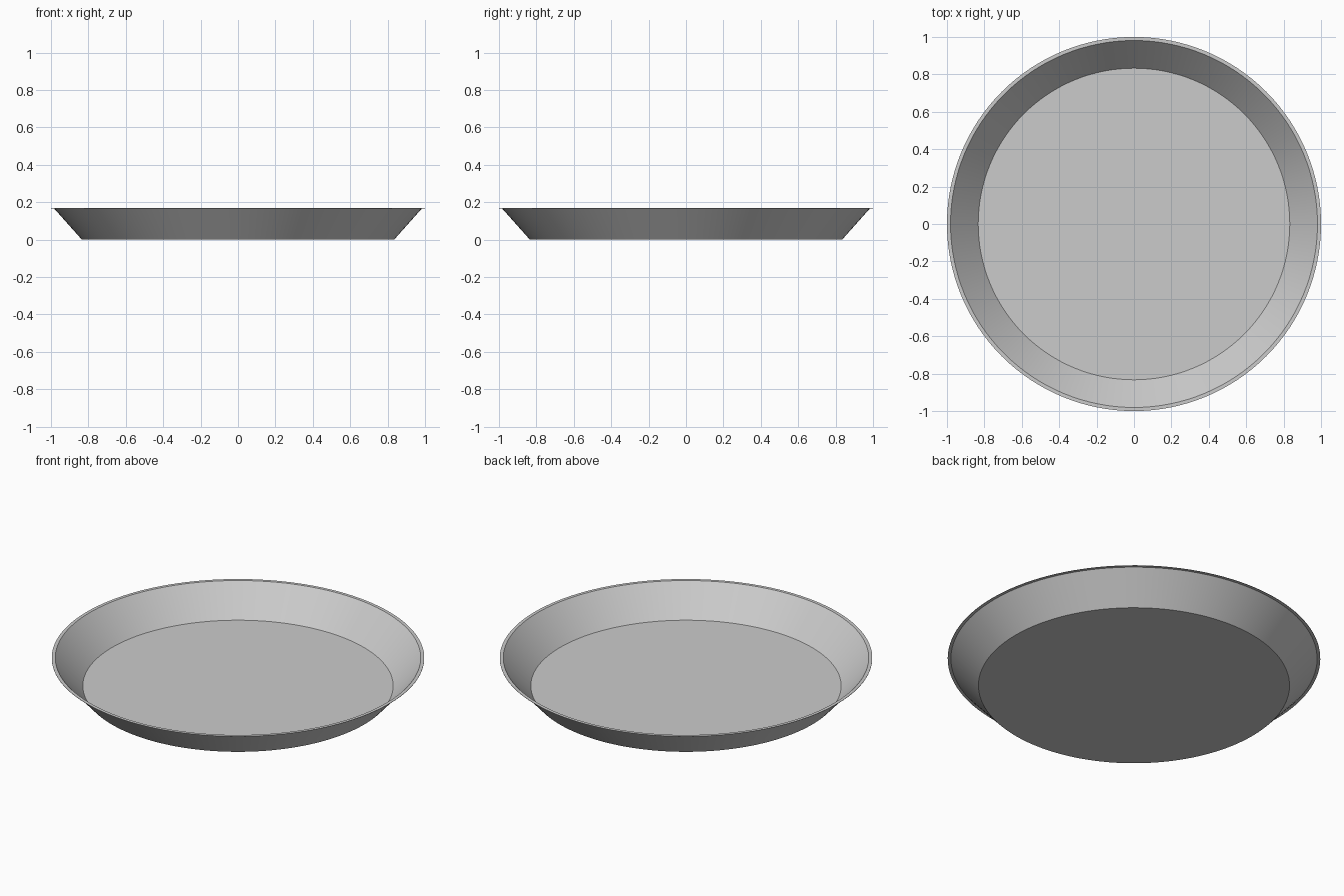
import bpy, bmesh, math

if "Cube" in bpy.data.objects:
    bpy.data.objects.remove(bpy.data.objects["Cube"])

SEGMENTS = 128
HEIGHT = 0.168
SHEET = 0.002

# Closed thin-sheet profile (radius, z): underside out to the rim, then back inside
profile = [
    (0, 0), (0.835, 0), (0.983, HEIGHT - SHEET), (1.0, HEIGHT - SHEET),
    (1.0, HEIGHT), (0.981, HEIGHT), (0.833, SHEET), (0, SHEET),
]

# Pan: flat base, sloped wall and narrow flat lip
bm = bmesh.new()
verts = [bm.verts.new((r, 0, z)) for r, z in profile]
edges = [bm.edges.new(pair) for pair in zip(verts, verts[1:])]
bmesh.ops.spin(bm, geom=verts + edges, cent=(0, 0, 0), axis=(0, 0, 1),
               angle=math.tau, steps=SEGMENTS, use_duplicate=False)
bmesh.ops.remove_doubles(bm, verts=bm.verts, dist=0.0002)
bmesh.ops.recalc_face_normals(bm, faces=bm.faces)

mesh = bpy.data.meshes.new("pie_pan")
bm.to_mesh(mesh)
bm.free()
pan = bpy.data.objects.new("pie_pan", mesh)
bpy.context.collection.objects.link(pan)

# Smooth round walls, crisp creases
bpy.context.view_layer.objects.active = pan
pan.select_set(True)
bpy.ops.object.shade_smooth_by_angle(angle=math.radians(30))
